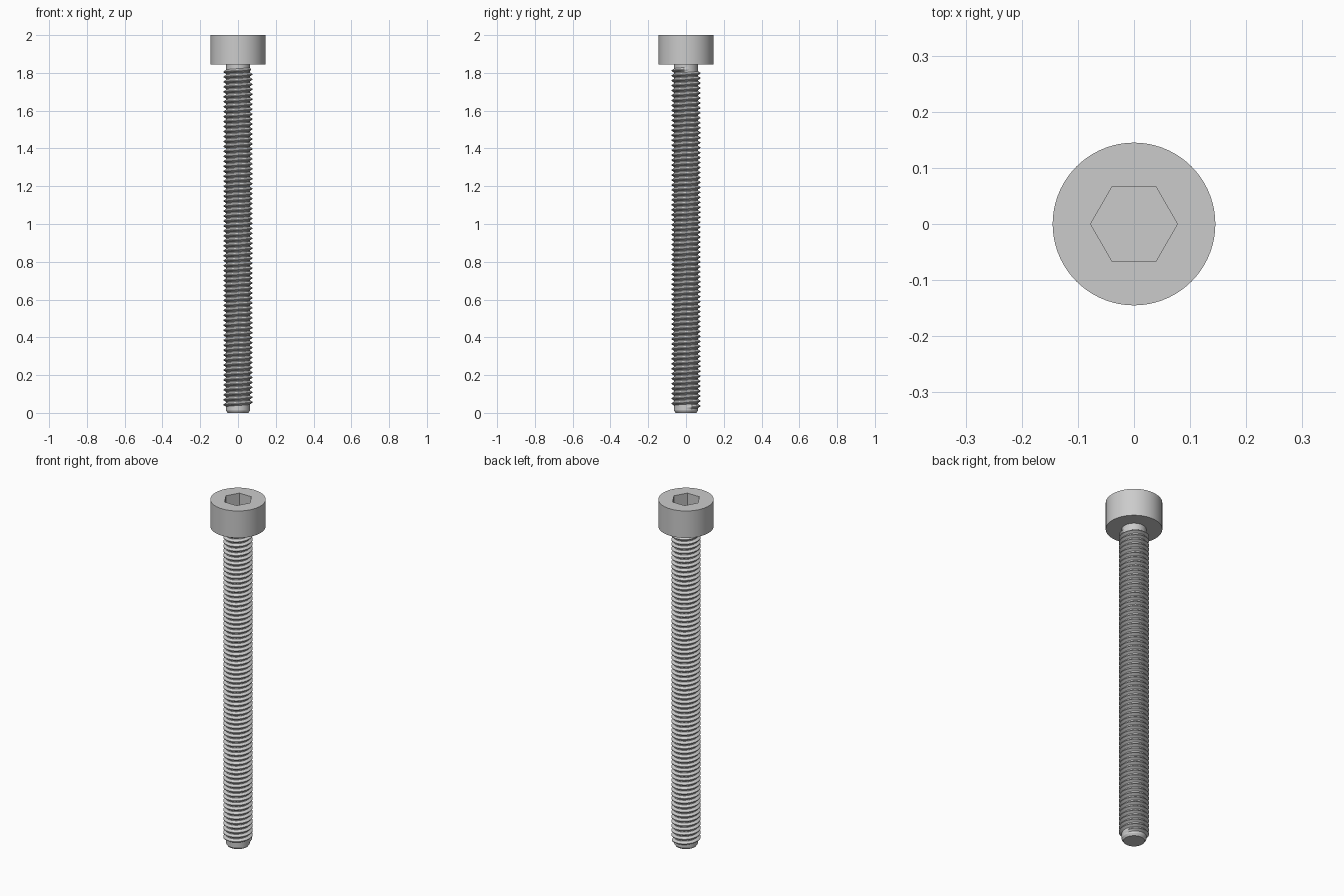
import bpy, bmesh
from math import cos, sin, pi, radians

if "Cube" in bpy.data.objects:
    bpy.data.objects.remove(bpy.data.objects["Cube"])

HEAD_R, HEAD_Z, TOP = 0.145, 1.844, 2.0
HEX_APOTHEM, SOCKET_Z = 0.067, 1.915
ROOT_R, CREST_R, PITCH = 0.063, 0.077, 0.0263
THREAD_START, THREAD_END = 0.03, 1.82

steel = bpy.data.materials.new("steel grey")
steel.use_nodes = True
steel.diffuse_color = (0.6, 0.6, 0.6, 1)
bsdf = next(n for n in steel.node_tree.nodes if n.type == 'BSDF_PRINCIPLED')
bsdf.inputs["Base Color"].default_value = steel.diffuse_color


def finish(name, bm, angle):
    bmesh.ops.recalc_face_normals(bm, faces=bm.faces)
    mesh = bpy.data.meshes.new(name)
    bm.to_mesh(mesh)
    bm.free()
    mesh.materials.append(steel)
    obj = bpy.data.objects.new(name, mesh)
    bpy.context.collection.objects.link(obj)
    bpy.ops.object.select_all(action='DESELECT')
    obj.select_set(True)
    bpy.context.view_layer.objects.active = obj
    bpy.ops.object.shade_smooth_by_angle(angle=radians(angle))
    return obj


def round_ring(r):
    return lambda a: r


def hex_ring(a):
    # Distance to the hexagon's wall, with corners on the x axis
    return HEX_APOTHEM / cos(a % (pi / 3) - pi / 6)


def loft(name, rings, segments=72):
    # Stacked rings, capped at both ends
    bm = bmesh.new()
    loops = []
    for radius, z in rings:
        angles = [2 * pi * i / segments for i in range(segments)]
        loops.append([bm.verts.new((radius(a) * cos(a), radius(a) * sin(a), z)) for a in angles])
    for low, high in zip(loops, loops[1:]):
        for i in range(segments):
            j = (i + 1) % segments
            bm.faces.new((low[i], low[j], high[j], high[i]))
    bm.faces.new(loops[0])
    bm.faces.new(loops[-1])
    return finish(name, bm, 30)


def helical_thread(name, steps=40):
    # Trapezoid ridge swept along a right-handed helix, tapering at both ends
    bm = bmesh.new()
    count = int((THREAD_END - THREAD_START) / PITCH * steps)
    runout = steps // 6
    sections = []
    for i in range(count + 1):
        a = 2 * pi * i / steps
        z = THREAD_START + PITCH * i / steps
        fade = min(1, i / runout, (count - i) / runout)
        base = ROOT_R - 0.0005
        crest = base + (CREST_R - base) * max(fade, 0.02)
        profile = ((base, -0.42), (crest, -0.07), (crest, 0.07), (base, 0.42))
        sections.append([bm.verts.new((r * cos(a), r * sin(a), z + PITCH * dz))
                         for r, dz in profile])
    for a, b in zip(sections, sections[1:]):
        for k in range(4):
            m = (k + 1) % 4
            bm.faces.new((a[k], b[k], b[m], a[m]))
    bm.faces.new(sections[0])
    bm.faces.new(sections[-1])
    return finish(name, bm, 30)


# Cylindrical head with a hexagonal socket
loft("socket_head", [
    (round_ring(ROOT_R * 0.5), HEAD_Z), (round_ring(HEAD_R), HEAD_Z),
    (round_ring(HEAD_R), TOP), (hex_ring, TOP), (hex_ring, SOCKET_Z)])

# Core of the shank with a chamfered tip
loft("shank_core", [
    (round_ring(0.055), 0), (round_ring(ROOT_R), 0.012),
    (round_ring(ROOT_R), HEAD_Z + 0.005)])

# Screw thread
helical_thread("screw_thread")
